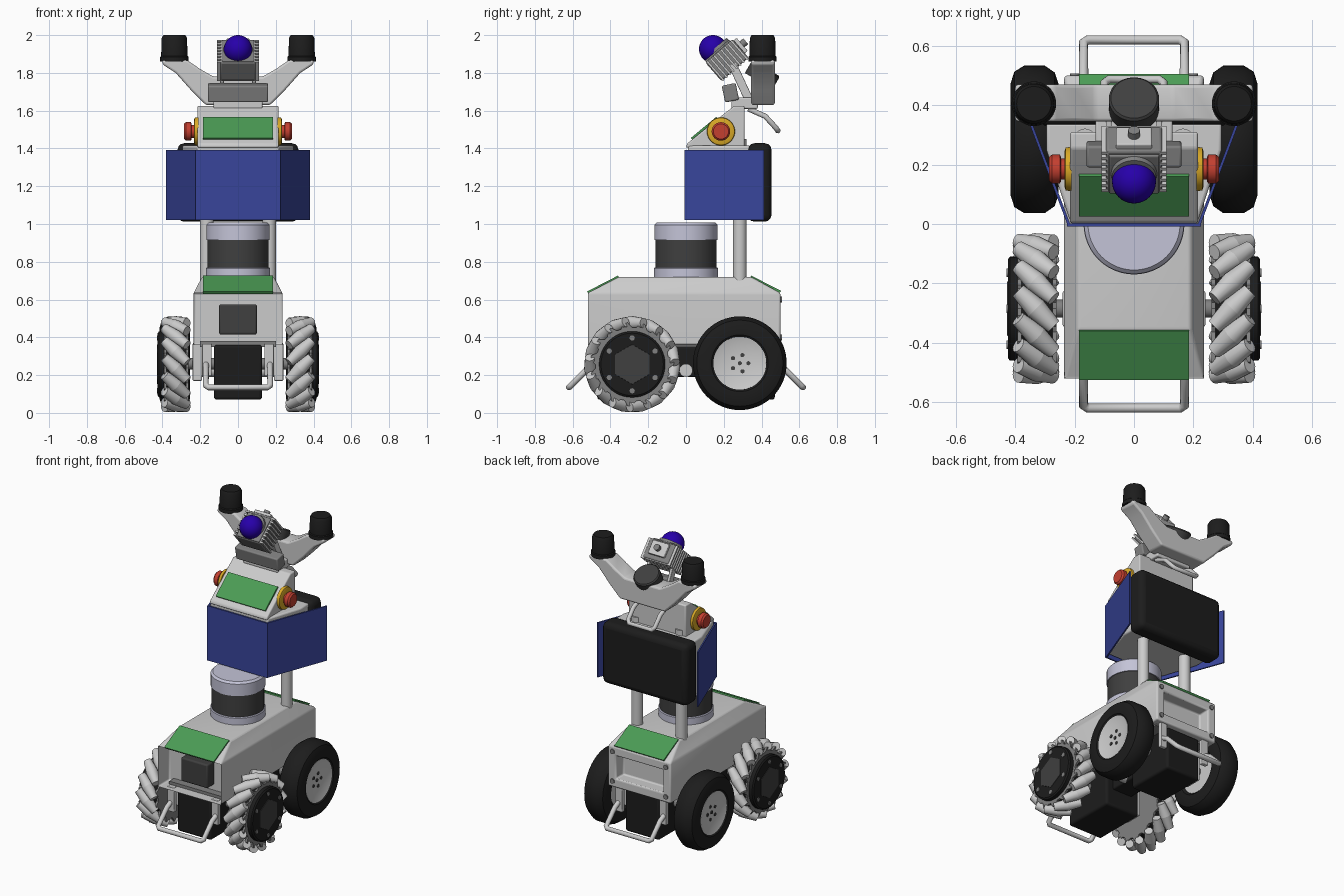
import bpy, bmesh, math
from math import sin, cos, pi, radians
from mathutils import Matrix, Vector

if "Cube" in bpy.data.objects:
    bpy.data.objects.remove(bpy.data.objects["Cube"])

def mat(name, r, g, b):
    m = bpy.data.materials.new(name)
    m.diffuse_color = (r, g, b, 1)
    m.use_nodes = True
    m.node_tree.nodes["Principled BSDF"].inputs["Base Color"].default_value = m.diffuse_color
    return m

BLACK, DARK = mat("black", .012, .012, .012), mat("dark_grey", .05, .05, .05)
GREEN, BLUE, LENS = mat("green", .07, .33, .09), mat("blue", .04, .06, .33), mat("lens_blue", .02, 0, .4)
RED, YELLOW, LILAC = mat("red", .55, .05, .03), mat("yellow", .7, .4, .02), mat("pale_lilac", .55, .55, .68)
MID = mat("mid_grey", .22, .22, .22)

def finish(name, bm, m=None, bevel=0, smooth=True):
    bmesh.ops.recalc_face_normals(bm, faces=bm.faces)
    me = bpy.data.meshes.new(name)
    bm.to_mesh(me)
    bm.free()
    ob = bpy.data.objects.new(name, me)
    bpy.context.collection.objects.link(ob)
    if m:
        me.materials.append(m)
    if bevel:
        b = ob.modifiers.new("bevel", 'BEVEL')
        b.width, b.segments, b.limit_method, b.angle_limit = bevel, 3, 'ANGLE', radians(25)
    if smooth:
        bpy.context.view_layer.objects.active = ob
        ob.select_set(True)
        bpy.ops.object.shade_smooth_by_angle(angle=radians(35))
        ob.select_set(False)
    return ob

def box(name, c, size, m=None, bevel=0, rx=0):
    bm = bmesh.new()
    bmesh.ops.create_cube(bm, size=1, matrix=Matrix.Translation(c) @ Matrix.Rotation(radians(rx), 4, 'X') @ Matrix.Diagonal((*size, 1)))
    return finish(name, bm, m, bevel)

def prism(name, pts, lo, hi, axis, m=None, bevel=0):
    """Extrude a 2D outline along an axis."""
    put = {'X': lambda p, t: (t, *p), 'Y': lambda p, t: (p[0], t, p[1]), 'Z': lambda p, t: (*p, t)}[axis]
    bm = bmesh.new()
    a, b = ([bm.verts.new(put(p, t)) for p in pts] for t in (lo, hi))
    bm.faces.new(a)
    bm.faces.new(b)
    for i in range(len(pts)):
        j = (i + 1) % len(pts)
        bm.faces.new((a[i], a[j], b[j], b[i]))
    return finish(name, bm, m, bevel)

def lathe(name, c, prof, d=(0, 0, 1), m=None, n=48):
    """Revolve (height, radius) points about direction d through c, with capped ends."""
    mx = Matrix.Translation(c) @ Vector((0, 0, 1)).rotation_difference(Vector(d)).to_matrix().to_4x4()
    bm = bmesh.new()
    rings = [[bm.verts.new(mx @ Vector((r * cos(2 * pi * i / n), r * sin(2 * pi * i / n), h))) for i in range(n)] for h, r in prof]
    for a, b in zip(rings, rings[1:]):
        for i in range(n):
            j = (i + 1) % n
            bm.faces.new((a[i], a[j], b[j], b[i]))
    bm.faces.new(rings[0])
    bm.faces.new(rings[-1])
    return finish(name, bm, m)

def tube(name, pts, r, m=None):
    cu = bpy.data.curves.new(name, 'CURVE')
    cu.dimensions, cu.bevel_depth, cu.bevel_resolution, cu.use_fill_caps = '3D', r, 4, True
    sp = cu.splines.new('POLY')
    sp.points.add(len(pts) - 1)
    for p, q in zip(sp.points, pts):
        p.co = (*q, 1)
    ob = bpy.data.objects.new(name, cu)
    bpy.context.collection.objects.link(ob)
    if m:
        cu.materials.append(m)

# Base body: box with a tapered roof and recessed front and rear openings
bm = bmesh.new()
levels = [(.235, -.52, .50, .36), (.235, -.52, .50, .635), (.19, -.355, .345, .72)]
rings = [[bm.verts.new(p) for p in ((-x, y0, z), (x, y0, z), (x, y1, z), (-x, y1, z))] for x, y0, y1, z in levels]
bm.faces.new(rings[0])
bm.faces.new(rings[2])
sides = [bm.faces.new((a[i], a[(i + 1) % 4], b[(i + 1) % 4], b[i])) for a, b in zip(rings, rings[1:]) for i in range(4)]
for f, t, dy in ((sides[0], .055, .12), (sides[2], .085, -.08)):
    bmesh.ops.inset_individual(bm, faces=[f], thickness=t)
    ext = bmesh.ops.extrude_discrete_faces(bm, faces=[f])["faces"][0]
    bmesh.ops.translate(bm, verts=ext.verts, vec=(0, dy, 0))
finish("base_body", bm, bevel=.01)
box("front_recess_unit", (0, -.43, .495), (.2, .08, .16), DARK, .01)

# Green light panels on the sloped roof ends
prism("front_green_panel", [(-.525, .642), (-.36, .727), (-.355, .715), (-.515, .63)], -.185, .185, 'X', GREEN)
prism("rear_green_panel", [(.505, .645), (.345, .727), (.34, .715), (.495, .635)], -.185, .185, 'X', GREEN)

# Drive units and chassis under the body
box("front_drive_unit", (0, -.29, .215), (.255, .36, .29), BLACK, .015)
box("rear_drive_unit", (0, .30, .215), (.255, .34, .29), BLACK, .015)
box("chassis_link", (0, 0, .27), (.15, .3, .16), BLACK, .01)
box("chassis_plate", (0, 0, .365), (.4, .9, .03), MID)
lathe("pivot_shaft", (0, 0, .225), [(-.2, .035), (.2, .035)], (1, 0, 0))
for k, y in (("front", -.285), ("rear", .285)):
    lathe(k + "_axle", (0, y, .26), [(-.38, .03), (.38, .03)], (1, 0, 0), MID, 24)
    for s in (-1, 1):
        box(k + "_axle_mount", (s * .215, y, .27), (.05, .12, .2), None, .006)

# U-shaped bumpers with side brackets
for k, s in (("front", -1), ("rear", 1)):
    tube(k + "_bumper", [(-.17, s * .47, .26), (-.17, s * .52, .235), (-.17, s * .61, .145), (-.155, s * .62, .135),
                         (.155, s * .62, .135), (.17, s * .61, .145), (.17, s * .52, .235), (.17, s * .47, .26)], .016)
    for x in (-.165, .165):
        box(k + "_bumper_bracket", (x, s * .47, .28), (.05, .03, .17), None, .005)
for x in (-.2, .2):
    for z in (.4, .6):
        lathe("rear_plate_bolt", (x, .495, z), [(0, .016), (.012, .016)], (0, 1, 0), MID, 16)

# Front wheels with slanted barrel rollers
for s in (-1, 1):
    c = Vector((s * .33, -.285, .257))
    bm = bmesh.new()
    for i in range(15):
        mx = (Matrix.Translation(c) @ Matrix.Rotation(2 * pi * i / 15, 4, 'X') @ Matrix.Translation((0, 0, .219))
              @ Matrix.Rotation(radians(s * 45), 4, 'Z') @ Matrix.Rotation(pi / 2, 4, 'Y'))
        for e in (0, pi):
            bmesh.ops.create_cone(bm, cap_ends=True, segments=14, radius1=.037, radius2=.026, depth=.085,
                                  matrix=mx @ Matrix.Rotation(e, 4, 'X') @ Matrix.Translation((0, 0, .0425)))
    finish("front_wheel_rollers", bm)
    for dx in (-.062, .056):
        outline = [(c.y + r * cos(a), c.z + r * sin(a)) for i in range(60)
                   for a, r in [(2 * pi * i / 60, .222 if i % 4 < 2 else .195)]]
        x = c.x + s * dx
        prism("front_wheel_plate", outline, x - .007, x + .007, 'X', MID)
    lathe("front_wheel_core", c, [(-.06, .17), (.06, .17)], (s, 0, 0), BLACK)
    lathe("front_wheel_cover", c, [(.05, .175), (.088, .175), (.095, .165)], (s, 0, 0), BLACK)
    lathe("front_wheel_hex_hub", c, [(.08, .11), (.098, .105)], (s, 0, 0), DARK, 6)
    for i in range(6):
        a = i * pi / 3 + pi / 6
        lathe("front_wheel_bolt", c + Vector((0, .14 * cos(a), .14 * sin(a))), [(.08, .014), (.1, .014)], (s, 0, 0), MID, 12)

# Rear wheels with plain tyres
for s in (-1, 1):
    c = Vector((s * .335, .285, .263))
    lathe("rear_tyre", c, [(-.06, .13), (-.078, .15), (-.08, .19), (-.068, .225), (-.035, .248), (.035, .248),
                           (.068, .228), (.08, .19), (.078, .15), (.07, .14), (.03, .135)], (s, 0, 0), BLACK, 64)
    lathe("rear_rim", c, [(-.065, .13), (-.065, .14), (.072, .14), (.06, .1), (.055, .03)], (s, 0, 0))
    for i in range(6):
        a, r = 2 * pi * i / 5, (.045 if i < 5 else 0)
        lathe("rear_rim_bolt", c + Vector((0, r * cos(a), r * sin(a))), [(.04, .011), (.06, .011)], (s, 0, 0), DARK, 12)

# Scanner drum on the roof
lathe("scanner_base", (0, 0, 0), [(.70, .17), (.765, .17), (.77, .165)], m=LILAC)
lathe("scanner_window", (0, 0, 0), [(.765, .162), (.92, .162)], m=DARK)
lathe("scanner_cap", (0, 0, 0), [(.915, .168), (.995, .168), (1.008, .155)], m=LILAC)

# Mast posts
for x in (-.165, .165):
    lathe("mast_post", (x, .285, 0), [(.5, .036), (1.45, .036)], n=32)

# Torso, blue panels and backpack
prism("torso", [(-.215, .01), (.215, .01), (.295, .25), (.295, .34), (-.295, .34), (-.295, .25)], 1.04, 1.415, 'Z', None, .01)
box("front_blue_panel", (0, -.003, 1.207), (.45, .01, .37), BLUE)
for s in (-1, 1):
    prism("side_blue_panel", [(s * .222, -.008), (s * .38, .412), (s * .371, .414), (s * .215, 0)], 1.022, 1.392, 'Z', BLUE)
box("backpack", (0, .39, 1.22), (.64, .125, .415), BLACK, .035)

# Lower head with sloped display and stop buttons
prism("lower_head", [(0, 1.405), (.005, 1.425), (.165, 1.555), (.255, 1.625), (.31, 1.625), (.31, 1.405)], -.215, .215, 'X', None, .008)
prism("head_green_panel", [(.025, 1.455), (.16, 1.567), (.17, 1.555), (.035, 1.445)], -.185, .185, 'X', GREEN)
for s in (-1, 1):
    c = (s * .21, .185, 1.49)
    lathe("stop_button_collar", c, [(0, .075), (.02, .072), (.024, .06)], (s, 0, 0), YELLOW)
    lathe("stop_button_stem", c, [(.01, .035), (.04, .035)], (s, 0, 0), RED)
    lathe("stop_button", c, [(.035, .04), (.04, .049), (.066, .049), (.076, .04)], (s, 0, 0), RED)

# Neck and small front sensor
box("neck", (0, .31, 1.64), (.26, .14, .06), None, .008)
box("front_sensor", (0, .235, 1.695), (.32, .075, .09), MID, .008, 12)
for s in (-1, 1):
    box("camera_arm", (s * .085, .295, 1.74), (.02, .045, .24), None, .004, 25)

# Antenna bracket, antennas, rear cap and handle
half = [(.17, 1.63), (.25, 1.71), (.33, 1.80), (.40, 1.845), (.40, 1.868), (.27, 1.868), (.20, 1.82), (.13, 1.78)]
prism("antenna_bracket", half + [(-x, z) for x, z in reversed(half)], .345, .47, 'Y', None, .012)
for s in (-1, 1):
    lathe("antenna", (s * .337, .405, 0), [(1.86, .075), (1.885, .075), (1.89, .07), (1.985, .067), (2.0, .058)], m=BLACK)
lathe("rear_cap", (0, .41, 1.80), [(-.05, .085), (.02, .085), (.028, .078)], (0, .5, .866), DARK)
tube("rear_handle", [(-.1, .33, 1.61), (-.1, .42, 1.57), (-.1, .475, 1.51), (-.085, .487, 1.493), (.085, .487, 1.493),
                     (.1, .475, 1.51), (.1, .42, 1.57), (.1, .33, 1.61)], .014)

# Tilted camera with cooling fins and blue dome
tilt = Matrix.Rotation(radians(41), 3, 'X')
cam = Vector((0, .217, 1.868))
box("camera_body", cam, (.19, .19, .13), MID, .01, 41)
for i in range(8):
    box("camera_fin", cam + tilt @ Vector((0, -.084 + i * .024, -.003)), (.22, .011, .135), None, 0, 41)
box("camera_front_plate", cam + tilt @ Vector((0, -.005, .067)), (.17, .17, .014), MID, .006, 41)
box("camera_connector_block", cam + tilt @ Vector((0, .1, .01)), (.12, .03, .09), None, .005, 41)
lathe("camera_plug", cam + tilt @ Vector((0, .105, .01)), [(0, .02), (.035, .02)], tilt @ Vector((0, 1, 0)), MID, 16)
lathe("lens_collar", cam + tilt @ Vector((0, 0, .07)), [(0, .078), (.02, .074)], tilt @ Vector((0, 0, 1)), MID)
bm = bmesh.new()
bmesh.ops.create_uvsphere(bm, u_segments=32, v_segments=20, radius=.074, matrix=Matrix.Translation((0, .143, 1.926)))
finish("camera_dome", bm, LENS)
